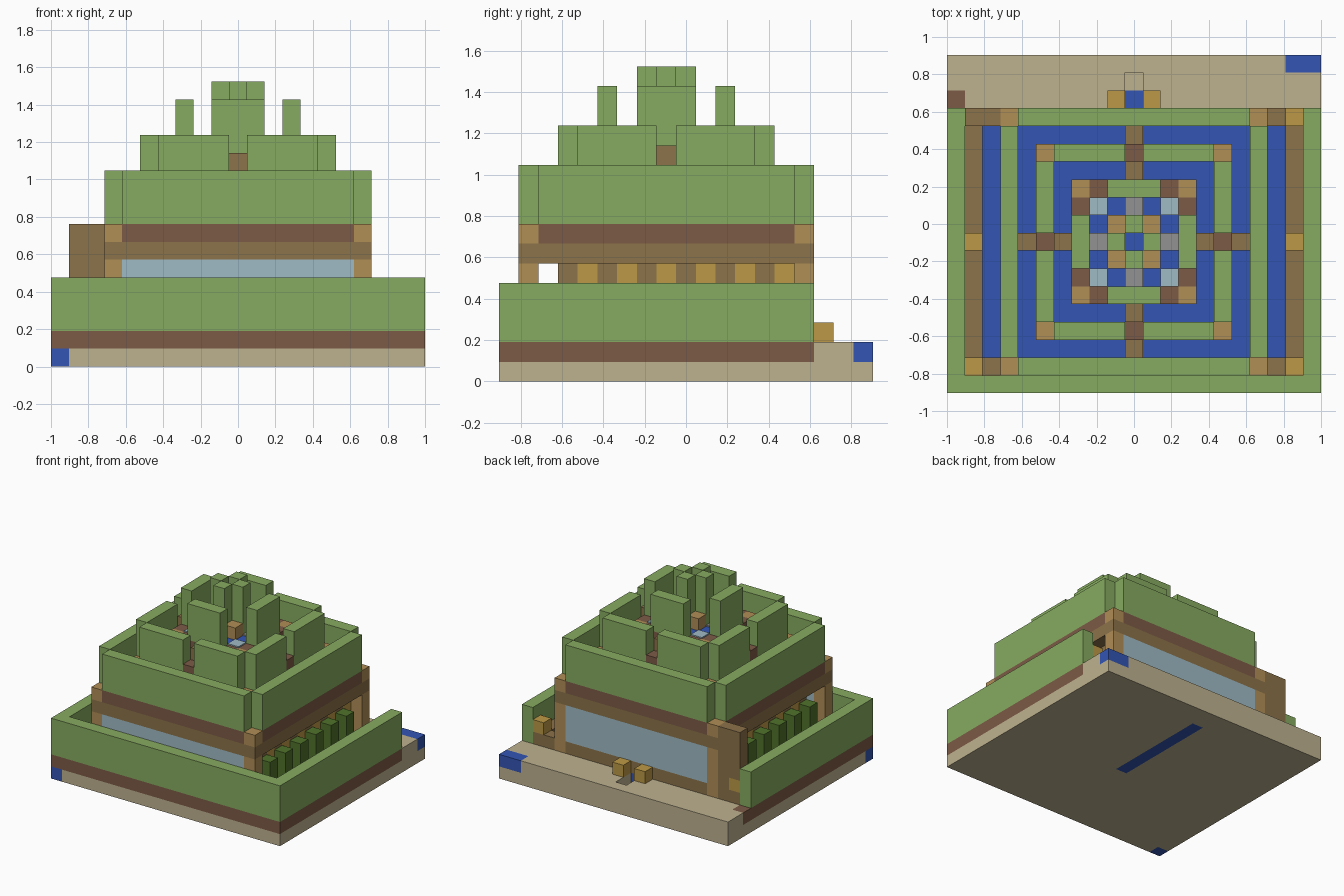
import bpy, bmesh
from mathutils import Vector

if "Cube" in bpy.data.objects:
    bpy.data.objects.remove(bpy.data.objects["Cube"])

U = 2 / 21          # size of one block
Y_SHIFT = -1        # tiers are centred one block in front of the base centre


def material(name, r, g, b):
    lin = [((c / 255 + 0.055) / 1.055) ** 2.4 for c in (r, g, b)]
    m = bpy.data.materials.new(name)
    m.diffuse_color = (*lin, 1)
    m.use_nodes = True
    m.node_tree.nodes["Principled BSDF"].inputs["Base Color"].default_value = m.diffuse_color
    return m


SAND = material("sand", 190, 178, 143)
DARK = material("dark_brown", 125, 91, 70)
BROWN = material("brown", 140, 115, 74)
TAN = material("light_wood", 176, 142, 86)
GOLD = material("gold", 188, 153, 70)
GREEN = material("leaf_green", 135, 171, 97)
POST = material("dark_green", 80, 114, 42)
BLUE = material("deep_blue", 51, 85, 180)
GLASS = material("glass_blue", 160, 187, 197)
GREY = material("grey", 146, 146, 146)


def part(name, mat, boxes):
    """One object made of boxes (x0, x1, y0, y1, z0, z1) in block units."""
    bm = bmesh.new()
    for x0, x1, y0, y1, z0, z1 in boxes:
        cube = bmesh.ops.create_cube(bm, size=1)["verts"]
        for v in cube:
            v.co = Vector((x0 + (v.co.x + .5) * (x1 - x0),
                           y0 + (v.co.y + .5) * (y1 - y0) + Y_SHIFT,
                           z0 + (v.co.z + .5) * (z1 - z0))) * U
    me = bpy.data.meshes.new(name)
    bm.to_mesh(me)
    bm.free()
    me.materials.append(mat)
    bpy.context.collection.objects.link(bpy.data.objects.new(name, me))


def cell(x, y, z0, z1):
    return (x - .5, x + .5, y - .5, y + .5, z0, z1)


def spin(*boxes):
    """Repeat boxes four times around the tower axis."""
    out = []
    for b in boxes:
        for _ in range(4):
            out.append(b)
            x0, x1, y0, y1, z0, z1 = b
            b = (-y1, -y0, x0, x1, z0, z1)
    return out


def mirror(*boxes):
    """Repeat boxes on the other side of x = 0."""
    return [c for b in boxes for c in (b, (-b[1], -b[0], *b[2:]))]


# Base slab and raised rear deck, with a pit for the water channel
part("base", SAND, [(-9.5, -.5, -8.5, -7.5, 0, 1), (-10.5, -.5, -7.5, 10.5, 0, 1),
                    (.5, 10.5, -8.5, 10.5, 0, 1), (-.5, .5, -8.5, -.5, 0, 1),
                    (-.5, .5, 8.5, 10.5, 0, 1)])
part("rear_deck", SAND, [(-9.5, -.5, 7.5, 8.5, 1, 2), (-10.5, -.5, 8.5, 9.5, 1, 2),
                         (.5, 10.5, 7.5, 9.5, 1, 2), (-10.5, 8.5, 9.5, 10.5, 1, 2)])
part("water_channel", BLUE, [(-.5, .5, -.5, 8.5, 0, 1)])
part("corner_water", BLUE, [cell(-10, -8, 0, 1), (8.5, 10.5, 9.5, 10.5, 1, 2)])
part("deck_step", DARK, [cell(-10, 8, 1, 2)])
part("deck_lanterns", GOLD, mirror(cell(1, 8, 2, 3)))

# Outer hedge on three sides
hedge = [(-10.5, 10.5, -8.5, -7.5), *[(*b[:4],) for b in mirror((9.5, 10.5, -7.5, 7.5, 0, 0))]]
part("hedge_footing", DARK, [(*b, 1, 2) for b in hedge])
part("hedge", GREEN, [(*b, 2, 5) for b in hedge])

# Ground floor and side aisles
part("ground_floor", BLUE, [(-9.5, 9.5, -7.5, 7.5, 1, 2)])
part("aisle_rail", BROWN, mirror((8.5, 9.5, -7.5, 7.5, 2, 3), cell(8, -7, 2, 3)) + [cell(8, 7, 2, 3)])
part("aisle_lanterns", GOLD, mirror(cell(9, -7, 3, 4), cell(9, 0, 3, 4), cell(9, 7, 3, 4)))
part("rear_tower", BROWN, [(-9.5, -7.5, 6.5, 7.5, 4, 8), cell(-8, 7, 2, 4)])

# First storey: windows front and back, open posts at the sides
part("sill", BROWN, [(-6.5, 6.5, s - .5, s + .5, 2, 3) for s in (-7, 7)])
part("windows", GLASS, [(-6.5, 6.5, s - .5, s + .5, 3, 6) for s in (-7, 7)])
part("corner_columns", TAN, spin(cell(-7, -7, 2, 6), cell(-7, -7, 7, 8)))
part("side_posts", POST, mirror(*[cell(7, y, 2, 5) for y in range(-5, 6, 2)]))
part("inner_posts", BROWN, mirror(*[cell(6, y, 2, 6) for y in range(-5, 6, 2)]))
part("inner_lamps", GOLD, mirror(*[cell(6, y, 2, 6) for y in range(-4, 7, 2)]))
part("lower_beam", BROWN, spin((-7.5, 6.5, -7.5, -6.5, 6, 7)))
part("upper_beam", DARK, spin((-6.5, 6.5, -7.5, -6.5, 7, 8)))
part("first_parapet", GREEN, spin((-6.5, 6.5, -7.5, -6.5, 8, 11)))
part("first_roof", BLUE, [(-6.5, 6.5, -6.5, 6.5, 7, 8)])

# Second storey: split parapet with a stepped bridge in each gap
part("second_beam", DARK, spin((-4.5, 4.5, -5.5, -4.5, 8, 10), cell(0, -5, 10, 11)))
part("second_corners", TAN, spin(cell(-5, -5, 8, 10)))
part("second_parapet", GREEN, spin((-4.5, -.5, -5.5, -4.5, 10, 13), (.5, 4.5, -5.5, -4.5, 10, 13)))
part("second_roof", BLUE, [(-4.5, 4.5, -4.5, 4.5, 9, 10)])
part("bridge_steps", BROWN, spin(cell(0, -6, 8, 10), cell(0, -4, 10, 12)))

# Third storey: four screens around a courtyard
part("third_beam", DARK, spin((-2.5, 2.5, -3.5, -2.5, 10, 12)))
part("third_corners", TAN, spin(cell(-3, -3, 10, 12)))
part("third_screens", GREEN, spin((-1.5, 1.5, -3.5, -2.5, 12, 15)))
part("courtyard", BLUE, [(-2.5, 2.5, -2.5, 2.5, 10, 12)])
part("courtyard_panes", GLASS, spin(cell(-2, -2, 12, 12.1)))
part("courtyard_slabs", GREY, spin(cell(0, -2, 12, 12.1)))

# Crown: four tall piers with low blocks between them
part("crown_blocks", TAN, spin(cell(-1, -1, 12, 13)))
part("crown_piers", GREEN, spin(cell(0, -1, 12, 16)))
